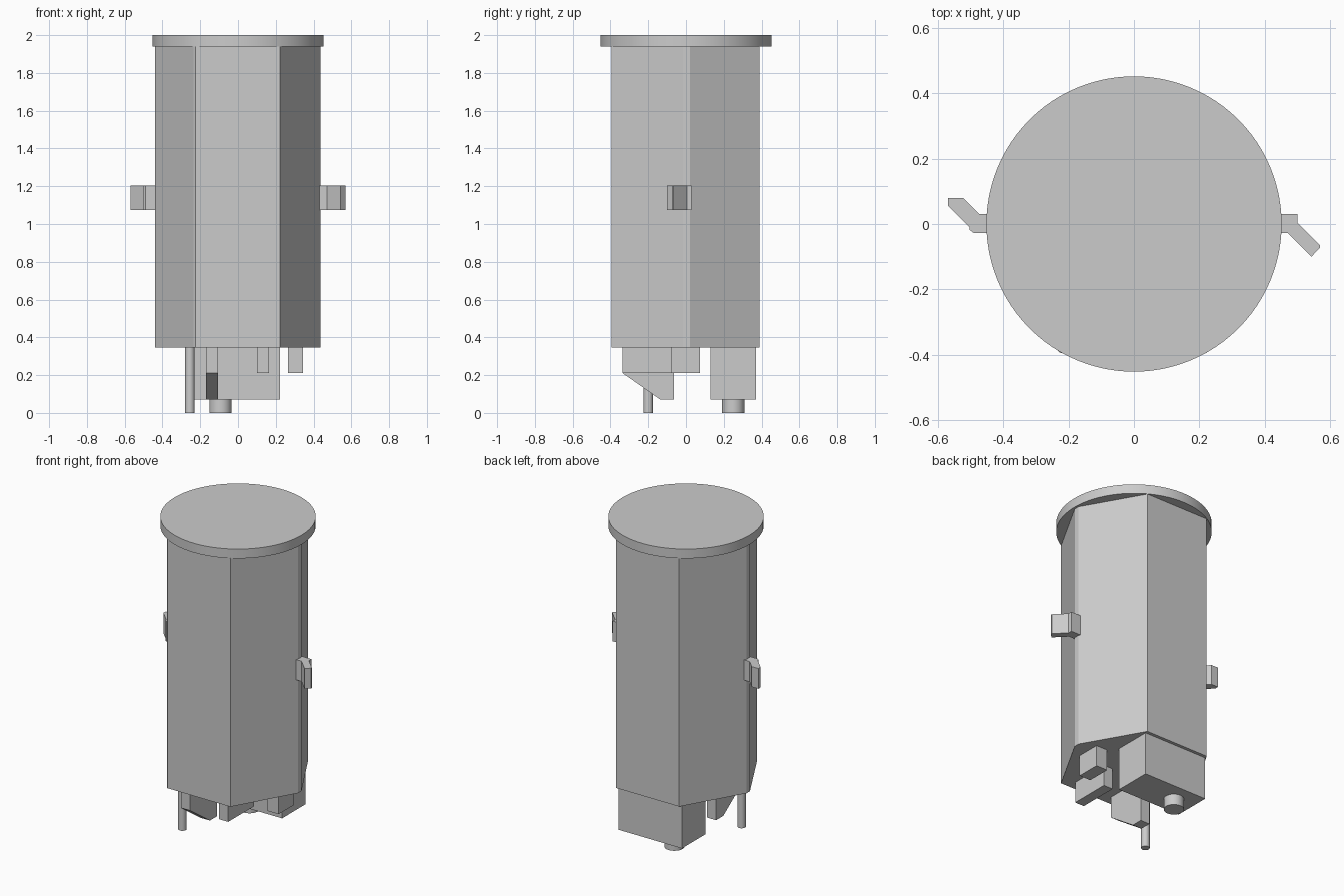
import bpy, bmesh, math

if "Cube" in bpy.data.objects:
    bpy.data.objects.remove(bpy.data.objects["Cube"])

GREY = (0.6, 0.6, 0.6, 1)
grey = bpy.data.materials.new("plain grey")
grey.use_nodes = True
grey.diffuse_color = GREY
grey.node_tree.nodes["Principled BSDF"].inputs["Base Color"].default_value = GREY


def finish(name, bm, smooth=False):
    bmesh.ops.recalc_face_normals(bm, faces=bm.faces)
    mesh = bpy.data.meshes.new(name)
    bm.to_mesh(mesh)
    bm.free()
    mesh.materials.append(grey)
    obj = bpy.data.objects.new(name, mesh)
    bpy.context.collection.objects.link(obj)
    if smooth:
        bpy.ops.object.select_all(action="DESELECT")
        obj.select_set(True)
        bpy.context.view_layer.objects.active = obj
        bpy.ops.object.shade_smooth_by_angle(angle=math.radians(30))
    return obj


def extrude(name, points, offset):
    """Closed 3D outline pushed along an offset."""
    bm = bmesh.new()
    face = bm.faces.new([bm.verts.new(p) for p in points])
    new = bmesh.ops.extrude_face_region(bm, geom=[face], use_keep_orig=True)
    verts = [g for g in new["geom"] if isinstance(g, bmesh.types.BMVert)]
    bmesh.ops.translate(bm, verts=verts, vec=offset)
    return finish(name, bm)


def prism(name, outline, z0, z1):
    return extrude(name, [(x, y, z0) for x, y in outline], (0, 0, z1 - z0))


def box(name, x0, x1, y0, y1, z0, z1):
    return prism(name, [(x0, y0), (x1, y0), (x1, y1), (x0, y1)], z0, z1)


def cylinder(name, x, y, r, z0, z1, sides):
    bm = bmesh.new()
    bmesh.ops.create_cone(bm, cap_ends=True, segments=sides, radius1=r,
                          radius2=r, depth=z1 - z0)
    bmesh.ops.translate(bm, verts=bm.verts, vec=(x, y, (z0 + z1) / 2))
    return finish(name, bm, smooth=True)


BASE, RIM = 0.345, 1.94

# Hexagonal body with narrow chamfers on the side corners, and round lid
prism("body", [(-0.235, -0.385), (-0.225, -0.395), (0.222, -0.395), (0.437, -0.015),
               (0.437, 0.02), (0.225, 0.39), (-0.225, 0.39), (-0.44, 0.015),
               (-0.44, -0.02)], BASE, RIM)
cylinder("lid", 0, 0, 0.452, RIM, 2.0, 96)

# Bent side hooks
prism("left_hook", [(0.42, 0.03), (0.5, 0.03), (0.5, 0.005), (0.57, -0.065),
                    (0.57, -0.072), (0.543, -0.1), (0.47, -0.027), (0.42, -0.027)],
      1.075, 1.205)
prism("right_hook", [(-0.42, 0.03), (-0.473, 0.03), (-0.523, 0.08), (-0.57, 0.08),
                     (-0.57, 0.057), (-0.503, -0.01), (-0.503, -0.018),
                     (-0.49, -0.028), (-0.42, -0.028)], 1.075, 1.205)

# Blocks hanging below the body
box("rear_block", -0.23, 0.222, 0.13, 0.37, 0.07, BASE)
box("front_block", 0.10, 0.165, -0.335, -0.075, 0.21, BASE)
box("side_block", 0.265, 0.345, -0.08, 0.073, 0.21, BASE)
extrude("wedge_block", [(-0.17, y, z) for y, z in
                        [(-0.335, BASE), (-0.335, 0.21), (-0.135, 0.07),
                         (-0.063, 0.07), (-0.063, BASE)]], (0.065, 0, 0))

# Pins reaching the ground
cylinder("thin_pin", -0.255, -0.2, 0.025, 0, BASE, 16)
cylinder("rear_pin", -0.093, 0.25, 0.059, 0, 0.07, 24)
